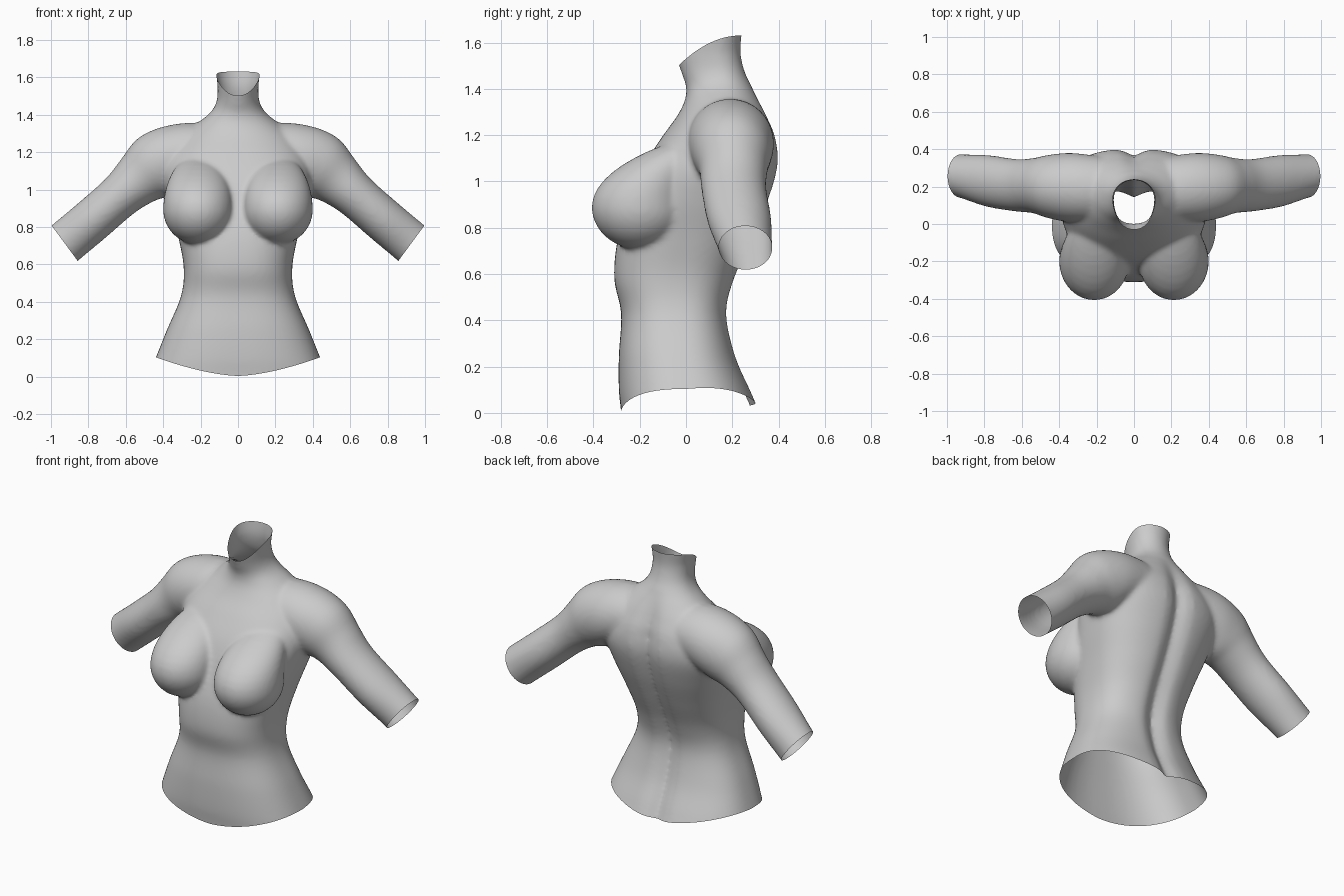
import bpy, bmesh, math
from mathutils import Vector

if "Cube" in bpy.data.objects:
    bpy.data.objects.remove(bpy.data.objects["Cube"])


def smooth_rows(rows, steps=5):
    """Catmull-Rom interpolation through rows of section values."""
    out = []
    for i in range(len(rows) - 1):
        a, b = rows[max(i - 1, 0)], rows[i]
        c, d = rows[i + 1], rows[min(i + 2, len(rows) - 1)]
        for k in range(steps):
            t = k / steps
            out.append([0.5 * (2 * q + (r - p) * t + (2 * p - 5 * q + 4 * r - s) * t * t
                               + (3 * q - p - 3 * r + s) * t ** 3)
                        for p, q, r, s in zip(a, b, c, d)])
    out.append(list(rows[-1]))
    return out


def loft(bm, rings):
    """Closed tube through rings of points."""
    vs = [[bm.verts.new(p) for p in ring] for ring in rings]
    n = len(vs[0])
    for a, b in zip(vs, vs[1:]):
        for i in range(n):
            j = (i + 1) % n
            bm.faces.new((a[i], a[j], b[j], b[i]))
    bm.faces.new(vs[0][::-1])
    bm.faces.new(vs[-1])


def power(v, e):
    return math.copysign(abs(v) ** e, v)


def trunk_ring(row, count=72):
    z, half, front, back, mid = row
    n = 2 + 0.5 * min(1, max(0, (1.35 - z) / 0.2))
    groove = 0.038 * min(1, max(0, (1.42 - z) / 0.25))
    ring = []
    for i in range(count):
        a = math.tau * i / count
        x = half * power(math.cos(a), 2 / n)
        s = power(math.sin(a), 2 / n)
        y = mid + s * ((back - mid) if s > 0 else (mid - front))
        if s > 0:                      # spine groove
            y -= groove * math.exp(-(x / 0.05) ** 2)
        ring.append((x, y, z))
    return ring


def arm_ring(row, side, count=40):
    x, z, y, r_up, r_y, tilt = row
    ring = []
    for i in range(count):
        a = math.tau * i / count
        u = r_up * math.cos(a)
        ring.append((side * (x + u * math.sin(tilt)), y + r_y * math.sin(a),
                     z + u * math.cos(tilt)))
    return ring


def trim(bm, height, keep_above):
    """Cut the open edge along a curved height field."""
    for v in bm.verts:
        v.co.z -= height(v.co.x, v.co.y)
    bmesh.ops.bisect_plane(bm, geom=bm.verts[:] + bm.edges[:] + bm.faces[:], dist=1e-5,
                           plane_co=(0, 0, 0), plane_no=(0, 0, 1),
                           clear_inner=keep_above, clear_outer=not keep_above)
    for v in bm.verts:
        v.co.z += height(v.co.x, v.co.y)


bm = bmesh.new()

# Trunk and neck: height, half width, front, back, widest depth
trunk = [
    (-0.10, 0.50, -0.275, 0.38, 0.00), (0.00, 0.475, -0.28, 0.325, 0.00),
    (0.10, 0.44, -0.29, 0.28, 0.00), (0.25, 0.38, -0.29, 0.215, -0.02),
    (0.43, 0.305, -0.28, 0.18, -0.04), (0.58, 0.29, -0.31, 0.215, -0.04),
    (0.75, 0.32, -0.295, 0.29, 0.00), (0.92, 0.365, -0.24, 0.36, 0.06),
    (1.07, 0.395, -0.18, 0.40, 0.13), (1.19, 0.37, -0.105, 0.39, 0.17),
    (1.28, 0.31, -0.04, 0.355, 0.18), (1.35, 0.225, -0.005, 0.32, 0.18),
    (1.41, 0.15, 0.0, 0.285, 0.17), (1.47, 0.115, -0.02, 0.255, 0.15),
    (1.55, 0.109, -0.045, 0.236, 0.13), (1.63, 0.119, -0.05, 0.24, 0.13),
    (1.72, 0.125, -0.05, 0.25, 0.13),
]
loft(bm, [trunk_ring(r) for r in smooth_rows(trunk)])

# Shoulders and arms: x, z, y, radius across, radius in depth, tilt
arm = [
    (0.00, 1.20, 0.19, 0.12, 0.15, 0.0), (0.20, 1.19, 0.19, 0.165, 0.175, 0.0),
    (0.34, 1.165, 0.195, 0.182, 0.185, 0.1), (0.45, 1.12, 0.20, 0.178, 0.17, 0.45),
    (0.53, 1.055, 0.205, 0.145, 0.148, 0.68), (0.63, 0.967, 0.207, 0.120, 0.140, 0.709),
    (0.78, 0.836, 0.23, 0.118, 0.138, 0.709), (0.927, 0.713, 0.257, 0.118, 0.116, 0.709),
    (1.05, 0.607, 0.275, 0.118, 0.110, 0.709),
]
for side in (1, -1):
    loft(bm, [arm_ring(r, side) for r in smooth_rows(arm)])

    # Bust: sphere stretched upward and leaned back to the collar
    ball = bmesh.ops.create_uvsphere(bm, u_segments=40, v_segments=24, radius=1)["verts"]
    for v in ball:
        x, y, z = v.co
        lean = 0.25 * z * z if z > 0 else 0
        v.co = Vector((side * 0.213 + x * 0.187, -0.2 + y * 0.208 + lean,
                       0.89 + z * (0.30 if z > 0 else 0.183)))

bmesh.ops.recalc_face_normals(bm, faces=bm.faces[:])
mesh = bpy.data.meshes.new("torso")
bm.to_mesh(mesh)
bm.free()
torso = bpy.data.objects.new("torso", mesh)
bpy.context.collection.objects.link(torso)
bpy.context.view_layer.objects.active = torso
torso.select_set(True)

# Fuse the parts into one skin and soften the joins
remesh = torso.modifiers.new("fuse", "REMESH")
remesh.mode = "VOXEL"
remesh.voxel_size = 0.012
soften = torso.modifiers.new("soften", "SMOOTH")
soften.factor = 0.5
soften.iterations = 10
for name in ("fuse", "soften"):
    bpy.ops.object.modifier_apply(modifier=name)


def hem(x, y):
    return 0.004 + 0.1 * (abs(x) / 0.44) ** 1.6 + 0.03 * min(1, max(0, y / 0.3))


def neckline(x, y):
    y = min(0.25, max(-0.06, y))
    return 1.53 + 0.85 * y - 1.8 * y * y


# Open the hem, the neck and both arm ends
bm = bmesh.new()
bm.from_mesh(torso.data)
trim(bm, hem, True)
trim(bm, neckline, False)
for side in (1, -1):
    bmesh.ops.bisect_plane(bm, geom=bm.verts[:] + bm.edges[:] + bm.faces[:], dist=1e-5,
                           plane_co=(side * 0.928, 0, 0.715),
                           plane_no=(side * 0.805, 0, -0.593), clear_outer=True)
bm.to_mesh(torso.data)
bm.free()

grey = bpy.data.materials.new("plain grey")
grey.diffuse_color = (0.6, 0.6, 0.6, 1)
grey.use_nodes = True
grey.node_tree.nodes["Principled BSDF"].inputs["Base Color"].default_value = grey.diffuse_color
torso.data.materials.clear()
torso.data.materials.append(grey)
bpy.ops.object.shade_smooth_by_angle(angle=math.radians(40))
